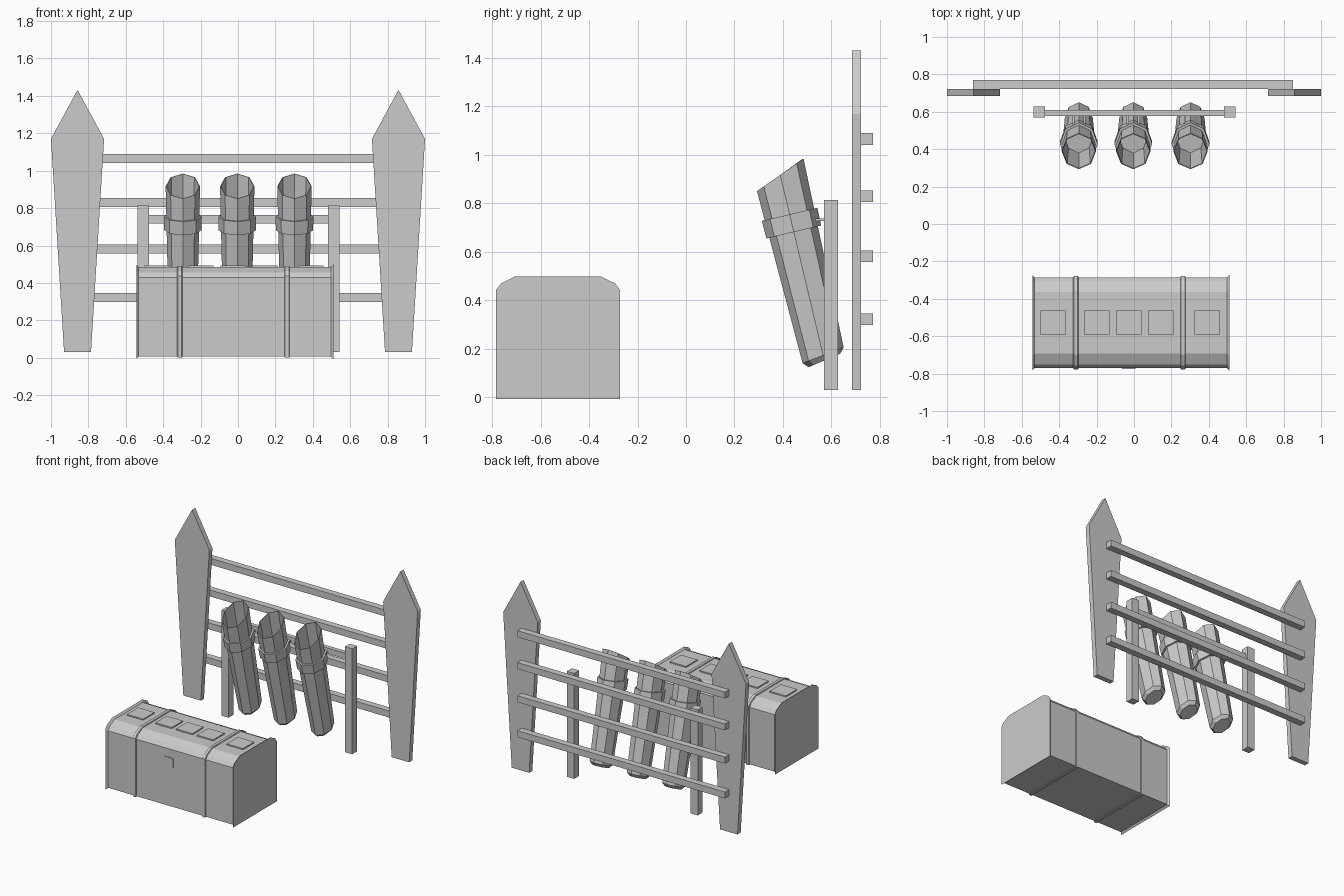
import bpy, bmesh, math
from mathutils import Vector

if "Cube" in bpy.data.objects:
    bpy.data.objects.remove(bpy.data.objects["Cube"])


def finish(name, bm):
    bmesh.ops.recalc_face_normals(bm, faces=bm.faces)
    me = bpy.data.meshes.new(name)
    bm.to_mesh(me)
    bm.free()
    ob = bpy.data.objects.new(name, me)
    bpy.context.collection.objects.link(ob)
    return ob


def loft(name, rings, wrap=False):
    """Skin a list of equal-length point rings; cap the ends unless wrapped."""
    bm = bmesh.new()
    vs = [[bm.verts.new(p) for p in r] for r in rings]
    n = len(rings[0])
    pairs = list(zip(vs, vs[1:])) + ([(vs[-1], vs[0])] if wrap else [])
    for a, b in pairs:
        for i in range(n):
            j = (i + 1) % n
            bm.faces.new((a[i], a[j], b[j], b[i]))
    if not wrap:
        bm.faces.new(vs[0])
        bm.faces.new(vs[-1])
    return finish(name, bm)


def box(name, x0, x1, y0, y1, z0, z1):
    return loft(name, [[(x0, y0, z), (x1, y0, z), (x1, y1, z), (x0, y1, z)]
                       for z in (z0, z1)])


# Fence: two pointed boards and four rails behind them
board = [(-0.072, 0.03), (0.072, 0.03), (0.142, 1.17), (0, 1.432), (-0.142, 1.17)]
for side in (-1, 1):
    loft("fence_board", [[(side * 0.858 + x, y, z) for x, z in board]
                         for y in (0.685, 0.722)])
for z in (0.322, 0.582, 0.829, 1.066):
    box("fence_rail", -0.86, 0.85, 0.722, 0.771, z - 0.024, z + 0.024)

# Rack: two posts and a crossbar
for x in (-0.506, 0.512):
    box("rack_post", x - 0.03, x + 0.03, 0.569, 0.627, 0.03, 0.815)
box("rack_bar", -0.48, 0.485, 0.578, 0.61, 0.719, 0.762)

# Quivers: slanted eight-sided hollow tubes
BASE, TOP = Vector((0, 0.566, 0.173)), Vector((0, 0.389, 0.9175))
LEN = (TOP - BASE).length
AXIS = (TOP - BASE).normalized()
BACK = AXIS.cross(Vector((1, 0, 0))).normalized()
if BACK.y < 0:
    BACK = -BACK


def ring(x, s, grow=0.0, tilt=0.0):
    rx = 0.075 + 0.017 * max(s, 0) / LEN + grow
    ry = 0.090 + 0.019 * max(s, 0) / LEN + grow
    pts = []
    for k in range(8):
        c, d = math.cos(k * math.pi / 4), math.sin(k * math.pi / 4)
        pts.append(BASE + Vector((x + rx * c, 0, 0)) + BACK * (ry * d)
                   + AXIS * (s + tilt * d))
    return pts


for x in (-0.295, -0.004, 0.302):
    loft("quiver", [ring(x, -0.022, -0.02, 0.012), ring(x, 0.0, 0, 0.012),
                    ring(x, LEN, 0, 0.043), ring(x, LEN, -0.005, 0.043),
                    ring(x, 0.41, -0.006)])
    loft("quiver_band", [ring(x, 0.523, -0.003), ring(x, 0.523, 0.013),
                         ring(x, 0.598, 0.013), ring(x, 0.598, -0.003)], wrap=True)
    # Small ties to the crossbar
    for dx in (-0.03, 0.03):
        box("quiver_tie", x + dx - 0.006, x + dx + 0.006, 0.52, 0.58, 0.728, 0.738)

# Chest: chamfered-top profile lofted along x
half = [(0.243, 0.006), (0.243, 0.43), (0.222, 0.457), (0.165, 0.485)]
profile = half + [(-y, z) for y, z in reversed(half)]


def section(x, off):
    return [(x, -0.528 + y + math.copysign(off, y),
             z + math.copysign(off, z - 0.2)) for y, z in profile]


loft("chest", [section(-0.544, -0.013), section(-0.531, 0),
               section(0.497, 0), section(0.51, -0.013)])
for x in (-0.311, 0.262):
    loft("chest_strap", [section(x - 0.014, -0.002), section(x - 0.01, 0.006),
                         section(x + 0.01, 0.006), section(x + 0.014, -0.002)])

# Lid plates and front latch
for x in (-0.432, -0.197, -0.027, 0.145, 0.39):
    box("lid_plate", x - 0.067, x + 0.067, -0.594, -0.462, 0.48, 0.494)
box("chest_latch", -0.064, 0.008, -0.776, -0.76, 0.30, 0.368)
